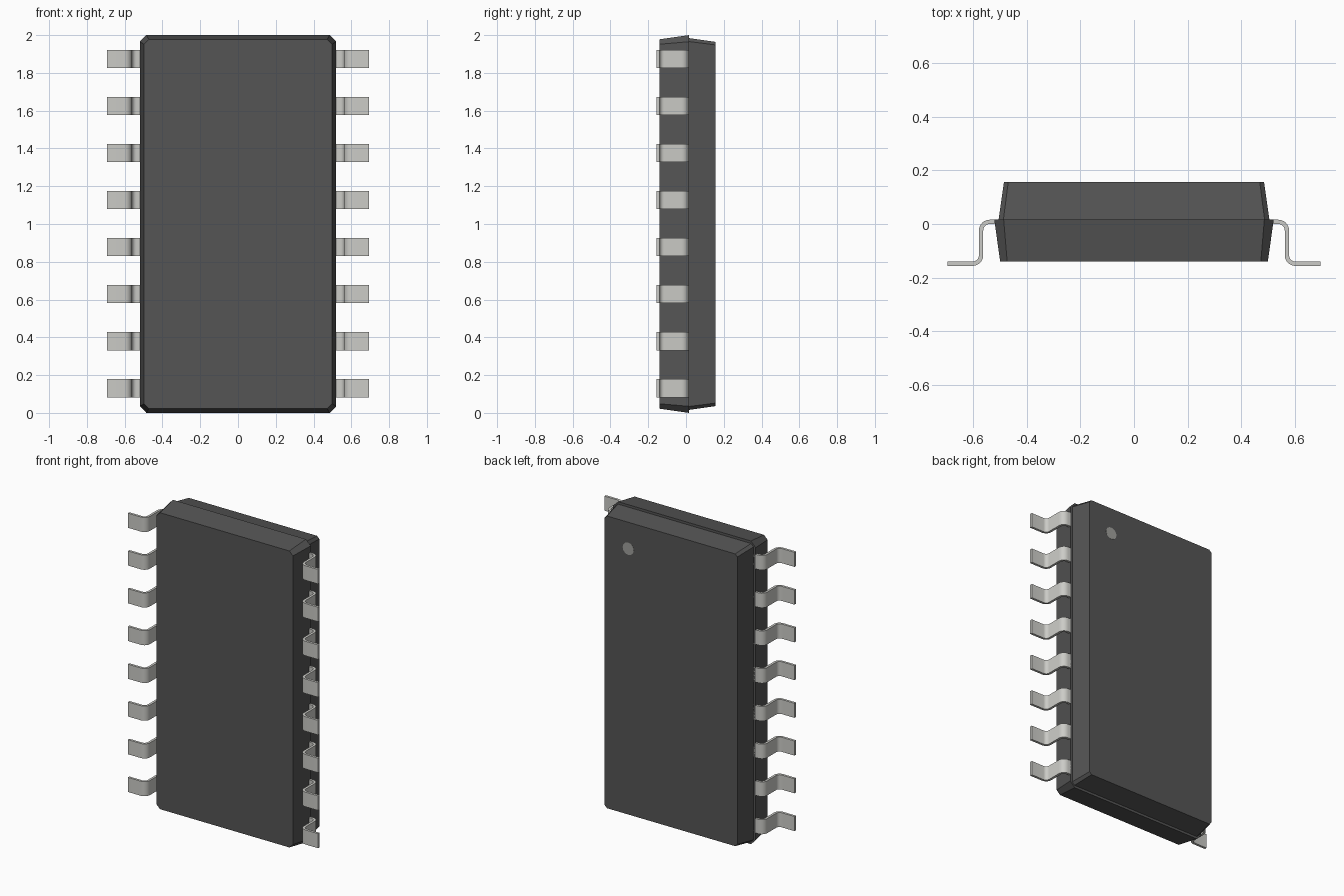
import bpy, bmesh
from math import sin, cos, radians

if "Cube" in bpy.data.objects:
    bpy.data.objects.remove(bpy.data.objects["Cube"])


def material(name, rgb):
    m = bpy.data.materials.new(name)
    m.diffuse_color = (*rgb, 1)
    m.use_nodes = True
    m.node_tree.nodes["Principled BSDF"].inputs["Base Color"].default_value = m.diffuse_color
    return m


def make_object(name, bm, mat):
    bmesh.ops.recalc_face_normals(bm, faces=bm.faces)
    mesh = bpy.data.meshes.new(name)
    bm.to_mesh(mesh)
    bm.free()
    mesh.materials.append(mat)
    ob = bpy.data.objects.new(name, mesh)
    bpy.context.collection.objects.link(ob)
    return ob


plastic = material("dark_plastic", (0.09, 0.09, 0.09))
metal = material("metal", (0.6, 0.6, 0.57))
marker = material("marker_grey", (0.35, 0.35, 0.33))

# Package body: chamfered rectangles lofted front to back, with a step at the parting line
# each ring: y, half width, half height, corner chamfer
rings = [(-0.139, 0.498, 0.978, 0.026), (0.016, 0.52, 1.0, 0.035),
         (0.016, 0.504, 0.984, 0.018), (0.156, 0.484, 0.964, 0.016)]
bm = bmesh.new()
loops = []
for y, w, h, c in rings:
    outline = [(w, h - c), (w - c, h), (c - w, h), (-w, h - c),
               (-w, c - h), (c - w, -h), (w - c, -h), (w, c - h)]
    loops.append([bm.verts.new((x, y, 1 + z)) for x, z in outline])
for a, b in zip(loops, loops[1:]):
    for i in range(8):
        j = (i + 1) % 8
        bm.faces.new((a[i], a[j], b[j], b[i]))
bm.faces.new(loops[0])
bm.faces.new(loops[-1])
make_object("package_body", bm, plastic)


# Gull-wing leads: one bent strip, arrayed up the side and mirrored
def arc(cx, cy, r, a0, a1, n=6):
    angles = [radians(a0 + (a1 - a0) * i / n) for i in range(n + 1)]
    return [(cx + r * cos(a), cy + r * sin(a)) for a in angles]


PITCH, WIDTH, COUNT = 0.249, 0.096, 8
z0 = 1.002 - PITCH * (COUNT - 1) / 2 - WIDTH / 2
side_a = [(0.49, 0.016)] + arc(0.537, -0.024, 0.04, 90, 0) \
    + arc(0.601, -0.116, 0.024, 180, 270) + [(0.694, -0.140)]
side_b = [(0.49, 0.0)] + arc(0.537, -0.024, 0.024, 90, 0) \
    + arc(0.601, -0.116, 0.04, 180, 270) + [(0.694, -0.156)]
bm = bmesh.new()
sections = []
for (ax, ay), (bx, by) in zip(side_a, side_b):
    corners = [(ax, ay, z0), (ax, ay, z0 + WIDTH), (bx, by, z0 + WIDTH), (bx, by, z0)]
    sections.append([bm.verts.new(p) for p in corners])
for s, t in zip(sections, sections[1:]):
    for i in range(4):
        j = (i + 1) % 4
        bm.faces.new((s[i], s[j], t[j], t[i]))
bm.faces.new(sections[0])
bm.faces.new(sections[-1])
leads = make_object("leads", bm, metal)
bpy.context.view_layer.objects.active = leads
leads.select_set(True)
bpy.ops.object.shade_smooth_by_angle(angle=radians(30))
array = leads.modifiers.new("row", 'ARRAY')
array.count = COUNT
array.use_relative_offset = False
array.use_constant_offset = True
array.constant_offset_displace = (0, 0, PITCH)
mirror = leads.modifiers.new("both_sides", 'MIRROR')
mirror.use_mirror_merge = False

# Pin-one dot on the back face
bpy.ops.mesh.primitive_cylinder_add(vertices=32, radius=0.04, depth=0.01,
                                    location=(0.312, 0.152, 1.79),
                                    rotation=(radians(90), 0, 0))
dot = bpy.context.object
dot.name = "pin_one_dot"
dot.data.materials.append(marker)
bpy.ops.object.shade_smooth_by_angle(angle=radians(30))
